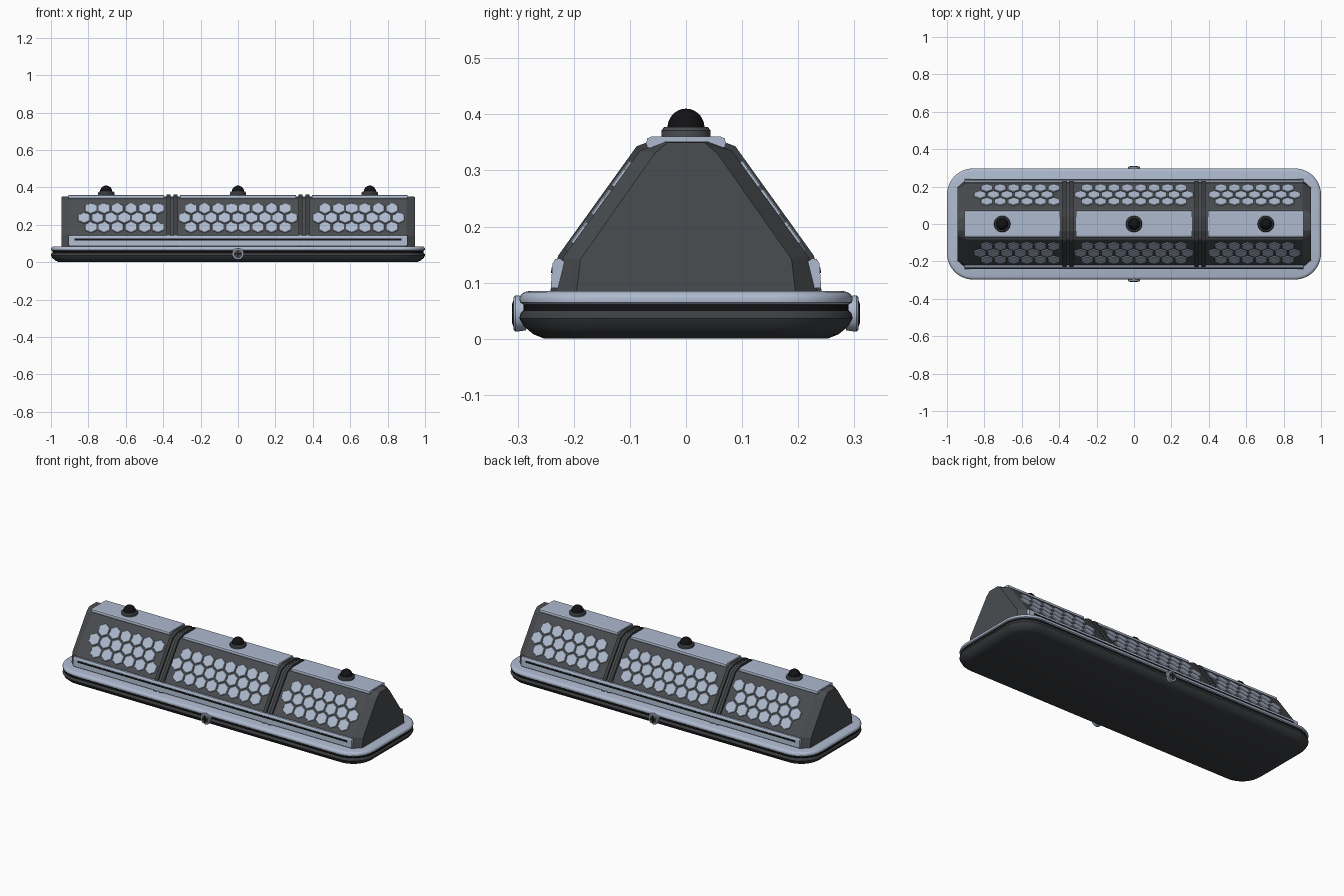
import bpy, bmesh, math
from mathutils import Vector, Matrix

if "Cube" in bpy.data.objects:
    bpy.data.objects.remove(bpy.data.objects["Cube"])


def material(name, r, g, b):
    m = bpy.data.materials.new(name)
    m.diffuse_color = (r, g, b, 1)
    m.use_nodes = True
    m.node_tree.nodes["Principled BSDF"].inputs["Base Color"].default_value = m.diffuse_color
    return m


LIGHT = material("pale steel blue", 0.42, 0.49, 0.62)
BODY = material("charcoal grey", 0.068, 0.073, 0.08)
TRAY = material("dark charcoal", 0.045, 0.048, 0.053)
BLACK = material("black", 0.006, 0.006, 0.007)


def finish(name, bm, mat, smooth=None):
    bmesh.ops.recalc_face_normals(bm, faces=bm.faces[:])
    me = bpy.data.meshes.new(name)
    bm.to_mesh(me)
    bm.free()
    me.materials.append(mat)
    if smooth:
        for p in me.polygons:
            p.use_smooth = True
        me.set_sharp_from_angle(angle=math.radians(smooth))
    ob = bpy.data.objects.new(name, me)
    bpy.context.collection.objects.link(ob)
    return ob


def skin(bm, rings):
    """Bridge equal-length point rings and cap both ends."""
    vs = [[bm.verts.new(p) for p in r] for r in rings]
    n = len(vs[0])
    for a, b in zip(vs, vs[1:]):
        for i in range(n):
            j = (i + 1) % n
            bm.faces.new((a[i], a[j], b[j], b[i]))
    bm.faces.new(vs[0])
    bm.faces.new(vs[-1])


def loft(name, rings, mat, smooth=None):
    bm = bmesh.new()
    skin(bm, rings)
    return finish(name, bm, mat, smooth)


def rounded_rect(hx, hy, z, inset):
    r = max(0.14 - inset, 0.02)
    pts = []
    for k, (sx, sy) in enumerate(((1, 1), (-1, 1), (-1, -1), (1, -1))):
        for i in range(11):
            a = math.pi / 2 * (k + i / 10)
            pts.append((sx * (hx - r) + r * math.cos(a), sy * (hy - r) + r * math.sin(a), z))
    return pts


def tray(name, steps, mat):
    loft(name, [rounded_rect(1 - d, 0.297 - d, z, d) for d, z in steps], mat, 40)


def lathe(name, profile, mat, matrix, n=32):
    rings = [[matrix @ Vector((r * math.cos(2 * math.pi * i / n), r * math.sin(2 * math.pi * i / n), z))
              for i in range(n)] for r, z in profile]
    return loft(name, rings, mat, 35)


def mirrored(half):
    return half + [(-y, z) for y, z in reversed(half)]


def section(profile, x):
    return [(x, y, z) for y, z in profile]


# base tray, gasket and rim
tray("base_tray", [(0.045, 0), (0.025, 0.008), (0.008, 0.022), (0, 0.036), (0.002, 0.045), (0.008, 0.051)], TRAY)
tray("gasket", [(0.007, 0.049), (0.007, 0.063)], BLACK)
tray("upper_rim", [(0.007, 0.061), (0.001, 0.065), (0, 0.072), (0.003, 0.079), (0.009, 0.083), (0.017, 0.085)], LIGHT)

# ridge-shaped housing with chamfered ends
HALF = [(0.234, 0.084), (0.219, 0.145), (0.082, 0.335), (0.037, 0.352)]
END = [(0.195, 0.084), (0.188, 0.142), (0.056, 0.33), (0.033, 0.350)]
outer, inner = mirrored(HALF), mirrored(END)
loft("housing", [section(inner, -0.945), section(outer, -0.9), section(outer, 0.9), section(inner, 0.945)], BODY)

# paired ribs wrapping the housing
rib = mirrored([(0.242, 0.084), (0.228, 0.148), (0.088, 0.343), (0.04, 0.361)])
for c in (-0.353, 0.353):
    for d in (-0.019, 0.019):
        loft("rib", [section(rib, c + d - 0.010), section(rib, c + d + 0.010)], TRAY)

# top plates
plate = mirrored([(0.06, 0.338), (0.069, 0.341), (0.071, 0.348), (0.069, 0.357), (0.062, 0.36)])
for x0, x1 in ((-0.905, -0.395), (-0.31, 0.31), (0.395, 0.905)):
    loft("top_plate", [section(plate, x0), section(plate, x1)], LIGHT)

# domed buttons with collars
for x in (-0.705, 0, 0.705):
    at = Matrix.Translation((x, 0, 0))
    lathe("button_collar", [(0.044, 0.358), (0.044, 0.371), (0.039, 0.377)], BODY, at)
    lathe("button_dome", [(0.033 * math.cos(a), 0.376 + 0.034 * math.sin(a))
                          for a in [math.pi / 2 * i / 8.2 for i in range(9)]], BLACK, at)

# hexagon tiles: panel start, count in outer rows, count in middle row
PITCH, HEX_R = 0.0716, 0.036
PANELS = (("left", -0.787, 6, -0.823, 6), ("middle", -3.5 * PITCH, 8, -4 * PITCH, 9),
          ("right", 0.644 - 2.5 * PITCH, 6, 0.644 - 3 * PITCH, 7))
low, high = Vector((0, *HALF[1])), Vector((0, *HALF[2]))
up = (high - low).normalized()
out = Vector((0, up.z, -up.y))
for side in (-1, 1):
    flip = Matrix.Diagonal((1, side, 1))
    for label, xo, no, xm, nm in PANELS:
        bm = bmesh.new()
        for row in (-1, 0, 1):
            x0, n = (xm, nm) if row == 0 else (xo, no)
            mid = low + up * ((0.235 - low.z) / up.z + row * PITCH * 0.866)
            for k in range(n):
                c = mid + Vector((x0 + k * PITCH, 0, 0))
                rings = []
                for r, h in ((HEX_R, -0.003), (HEX_R, 0.004), (HEX_R - 0.002, 0.006)):
                    rings.append([flip @ (c + out * h + up * (r * math.cos(a)) + Vector((r * math.sin(a), 0, 0)))
                                  for a in [math.pi / 3 * i for i in range(6)]])
                skin(bm, rings)
        finish(label + "_hex_tiles", bm, LIGHT)

    # lower side bar with slot
    bar = [(side * y, z) for y, z in ((0.215, 0.09), (0.241, 0.09), (0.238, 0.134), (0.233, 0.142),
                                      (0.224, 0.143), (0.216, 0.136))]
    loft("side_bar", [section(bar, -0.905), section(bar, 0.905)], LIGHT)
    slot = [(side * y, z) for y, z in ((0.23, 0.117), (0.2405, 0.117), (0.2398, 0.127), (0.23, 0.127))]
    loft("side_bar_slot", [section(slot, -0.875), section(slot, 0.875)], BLACK)

    # round fastener on the rim
    at = Matrix.Translation((0, 0, 0.045)) @ Matrix.Rotation(-side * math.pi / 2, 4, 'X')
    lathe("fastener_disc", [(0.03, 0.285), (0.032, 0.299), (0.032, 0.304), (0.029, 0.307)], LIGHT, at)
    lathe("fastener_hub", [(0.023, 0.3), (0.023, 0.308), (0.02, 0.309)], BODY, at)
    for w, h in ((0.018, 0.004), (0.004, 0.018)):
        loft("fastener_cross", [[(sx * w, side * y, 0.045 + sz * h)
                                 for sx, sz in ((1, 1), (-1, 1), (-1, -1), (1, -1))]
                                for y in (0.305, 0.3105)], BLACK)
